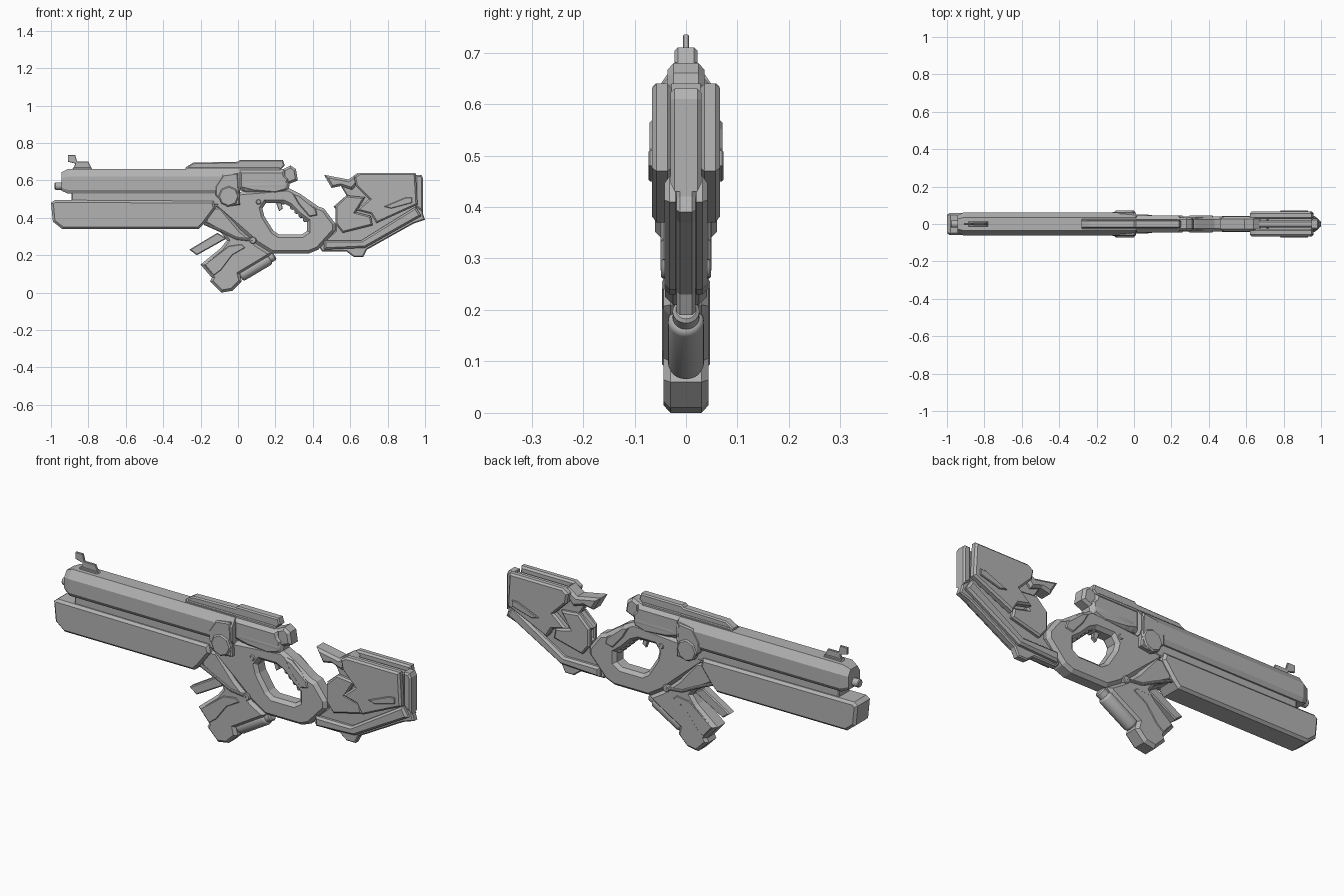
import bpy, bmesh, math
from mathutils import Vector

cube = bpy.data.objects.get("Cube")
if cube:
    bpy.data.objects.remove(cube, do_unlink=True)

grey = bpy.data.materials.new("plain_grey")
grey.use_nodes = True
colour = (.45, .45, .45, 1)
grey.diffuse_color = colour
grey.node_tree.nodes["Principled BSDF"].inputs["Base Color"].default_value = colour


def finish(name, bm, smooth=False):
    """Turn a bmesh into a named grey object."""
    bmesh.ops.recalc_face_normals(bm, faces=bm.faces[:])
    mesh = bpy.data.meshes.new(name)
    bm.to_mesh(mesh)
    bm.free()
    mesh.materials.append(grey)
    obj = bpy.data.objects.new(name, mesh)
    bpy.context.scene.collection.objects.link(obj)
    if smooth:
        bpy.ops.object.select_all(action='DESELECT')
        obj.select_set(True)
        bpy.context.view_layer.objects.active = obj
        bpy.ops.object.shade_smooth_by_angle(angle=math.radians(35))
    return obj


def plate(name, outline, half, chamfer, middle=0, hole=None):
    """Side profile (x, z in hundredths) given thickness in y, with chamfered rims."""
    bm = bmesh.new()
    caps = [[], []]
    for loop in [outline] + ([hole] if hole else []):
        sides = [[bm.verts.new((x / 100, middle + s * half, z / 100)) for x, z in loop]
                 for s in (-1, 1)]
        a, b = sides
        for i in range(len(loop)):
            bm.faces.new((a[i - 1], a[i], b[i], b[i - 1]))
        for cap, ring in zip(caps, sides):
            cap.append(ring)
    for cap in caps:
        if hole:
            edges = [bm.edges.get((r[i - 1], r[i])) for r in cap for i in range(len(r))]
            bmesh.ops.triangle_fill(bm, edges=edges, use_beauty=True, normal=(0, 1, 0))
        else:
            bm.faces.new(cap[0])
    bmesh.ops.recalc_face_normals(bm, faces=bm.faces[:])
    bm.normal_update()
    rims = [e for e in bm.edges
            if abs(e.verts[0].co.y - e.verts[1].co.y) < 1e-5
            and any(abs(f.normal.y) < .5 for f in e.link_faces)]
    bmesh.ops.bevel(bm, geom=rims, offset=chamfer, segments=1, profile=.5,
                    affect='EDGES', clamp_overlap=True)
    return finish(name, bm)


def pair(name, outline, inner, outer, chamfer):
    """The same plate on the left and right sides."""
    for word, s in (("left", 1), ("right", -1)):
        plate(word + "_" + name, outline, (outer - inner) / 2, chamfer, s * (inner + outer) / 2)


def rod(name, start, end, radius, sides=24, chamfer=.004, segments=1):
    """Cylinder between two points with rounded ends."""
    a, b = Vector(start), Vector(end)
    bm = bmesh.new()
    bmesh.ops.create_cone(bm, cap_ends=True, segments=sides, radius1=radius,
                          radius2=radius, depth=(b - a).length)
    ends = [e for e in bm.edges if abs(e.verts[0].co.z - e.verts[1].co.z) < 1e-5]
    bmesh.ops.bevel(bm, geom=ends, offset=chamfer, segments=segments, profile=.5,
                    affect='EDGES', clamp_overlap=True)
    turn = (b - a).to_track_quat('Z', 'Y').to_matrix().to_4x4()
    turn.translation = (a + b) / 2
    bm.transform(turn)
    return finish(name, bm, smooth=sides > 8)


def barrel(name, profile, stations, centre):
    """Mirrored y-z section carried along x, scaled at each station."""
    section = profile + [(-y, z) for y, z in reversed(profile)]
    bm = bmesh.new()
    rings = [[bm.verts.new((x, y * k, centre + (z - centre) * k)) for y, z in section]
             for x, k in stations]
    for a, b in zip(rings, rings[1:]):
        for i in range(len(section)):
            bm.faces.new((a[i - 1], a[i], b[i], b[i - 1]))
    bm.faces.new(rings[0])
    bm.faces.new(rings[-1])
    return finish(name, bm)


# Barrel, muzzle and the long block slung below
barrel("barrel_shroud", [(.05, .53), (.062, .55), (.062, .62), (.035, .66)],
       [(-.945, .75), (-.91, 1), (.01, 1)], .59)
rod("muzzle", (-.98, 0, .57), (-.9, 0, .57), .02)
rod("muzzle_collar", (-.965, 0, .57), (-.93, 0, .57), .015)
plate("link_rail", [(-89, 55), (-8, 55), (-8, 47), (-89, 47)], .042, .005)
plate("lower_block", [(-100, 48), (-98, 49.5), (-13, 49), (-12, 45), (-18, 37), (-21, 34),
                      (-94, 34), (-99, 38)], .06, .012)

# Sights and top rail
plate("front_sight", [(-91, 73.5), (-87, 73.5), (-86, 70), (-80, 70), (-78, 66), (-88, 66),
                      (-87, 69), (-91, 70)], .006, .002)
plate("sight_base", [(-89, 65), (-88, 67), (-79, 67), (-77, 65)], .014, .003)
plate("top_rail", [(-28, 65), (-28, 67), (-24, 69.5), (0, 70), (1, 71), (24, 71), (25, 68),
                   (22, 65)], .022, .006)
plate("rail_foot", [(-29, 65), (-27, 67), (22, 67), (24, 65)], .028, .004)

# Receiver
plate("receiver_housing", [(0, 66), (25, 66), (26, 63), (28, 61), (27, 54), (20, 52), (8, 53),
                           (0, 55)], .045, .02)
rod("receiver_tube", (.03, 0, .575), (.265, 0, .575), .046, chamfer=.012, segments=3)
plate("rear_knob", [(24, 66), (28, 68), (31, 66), (32, 60), (27, 58), (24, 60)], .036, .012)
pair("receiver_cheek", [(-12, 57), (-8, 63), (0, 64), (1, 47), (-6, 46), (-12, 52)],
     .03, .065, .006)
rod("pivot_disc", (-.05, -.071, .515), (-.05, .071, .515), .055, 8, .006)

# Frame with thumb hole, trigger and grip panel
plate("grip_frame",
      [(27, 56), (33, 53), (43, 46), (46, 45), (52, 37), (52, 33), (43, 23), (38, 21),
       (18, 21), (10, 26), (1, 34), (-13, 46), (-10, 52), (2, 54)], .041, .016,
      hole=[(13, 45), (15, 48), (24, 48), (28, 46), (33, 41), (37, 38), (37, 33), (34, 31),
            (22, 31), (19, 33), (14, 41)])
plate("grip_panel", [(28, 54), (33, 52.5), (42, 45), (43, 41), (38, 40), (32, 47)], .046, .01)
plate("trigger_shroud", [(20, 50), (27, 54), (30, 49), (24, 47)], .025, .006)
plate("trigger", [(20, 49), (23, 49), (24, 45), (22, 43.5)], .01, .003)
for i in range(4):
    x, z = .29 + i * .023, .455 - i * .022
    rod("finger_ridge", (x, -.028, z), (x, .028, z), .012, 12)
rod("frame_pin", (.11, -.045, .485), (.11, .045, .485), .014, 16)

# Angled lower grip with prong, canister and curved lever
plate("lower_grip", [(-17, 46), (-9, 46), (1, 34), (10, 26), (18, 21), (16, 19), (1, 10),
                     (2, 6), (-3, 1), (-9, 0), (-15, 6), (-14, 8), (-20, 15), (-9, 24),
                     (-6, 28), (-9, 32), (-18, 37)], .044, .014)
pair("grip_rib", [(-18, 15), (-5, 25), (2, 26), (4, 24), (-3, 20), (-9, 12), (-13, 9)],
     .03, .047, .004)
plate("prong", [(-26, 23), (-11, 32), (-6, 29), (-22, 20)], .022, .005)
rod("canister", (.01, 0, .09), (.17, 0, .185), .035, chamfer=.015, segments=4)
rod("canister_cap", (.14, 0, .168), (.195, 0, .2), .026, chamfer=.006)
rod("lever_pivot", (.08, -.049, .28), (.08, .049, .28), .019, 16)
lever = [(-.18, .37), (-.09, .33), (-.01, .29), (.08, .28)]
for side in (-1, 1):
    for (x, z), (u, w) in zip(lever, lever[1:]):
        rod("curved_lever", (x, side * .042, z), (u, side * .042, w), .008, 10, .002)

# Shoulder stock
plate("stock_core", [(46, 63), (59, 60.5), (64, 62), (97, 62), (99, 60), (99, 42), (100, 39),
                     (94, 37), (69, 23), (67, 19), (62, 19), (58, 22), (45, 22), (43, 25),
                     (52, 33), (52, 39), (56, 41), (51, 46), (58, 52), (55, 57), (50, 56)],
      .018, .006)
plate("cheek_rest", [(46, 63), (59, 60.5), (64, 64), (67, 62), (61, 55), (55, 57), (50, 56)],
      .04, .012)
pair("stock_shell", [(62, 62), (65, 64), (95, 64), (96, 47), (74, 37), (71, 42), (63, 44),
                     (70, 50), (63, 57)], .027, .066, .009)
pair("stock_slat", [(78, 46), (90, 51), (93, 51), (93, 48), (82, 45)], .06, .073, .003)
pair("stock_strut", [(46, 28), (66, 28), (95, 46), (98, 41), (68, 24), (46, 23)],
     .01, .042, .01)
pair("stock_knuckle", [(52, 46), (58, 52), (68, 51), (63, 43), (71, 41), (72, 36), (56, 32),
                       (52, 37)], .01, .038, .008)
plate("butt_plate", [(95, 63), (98, 63), (99, 61), (99, 43), (95, 46)], .03, .008)
